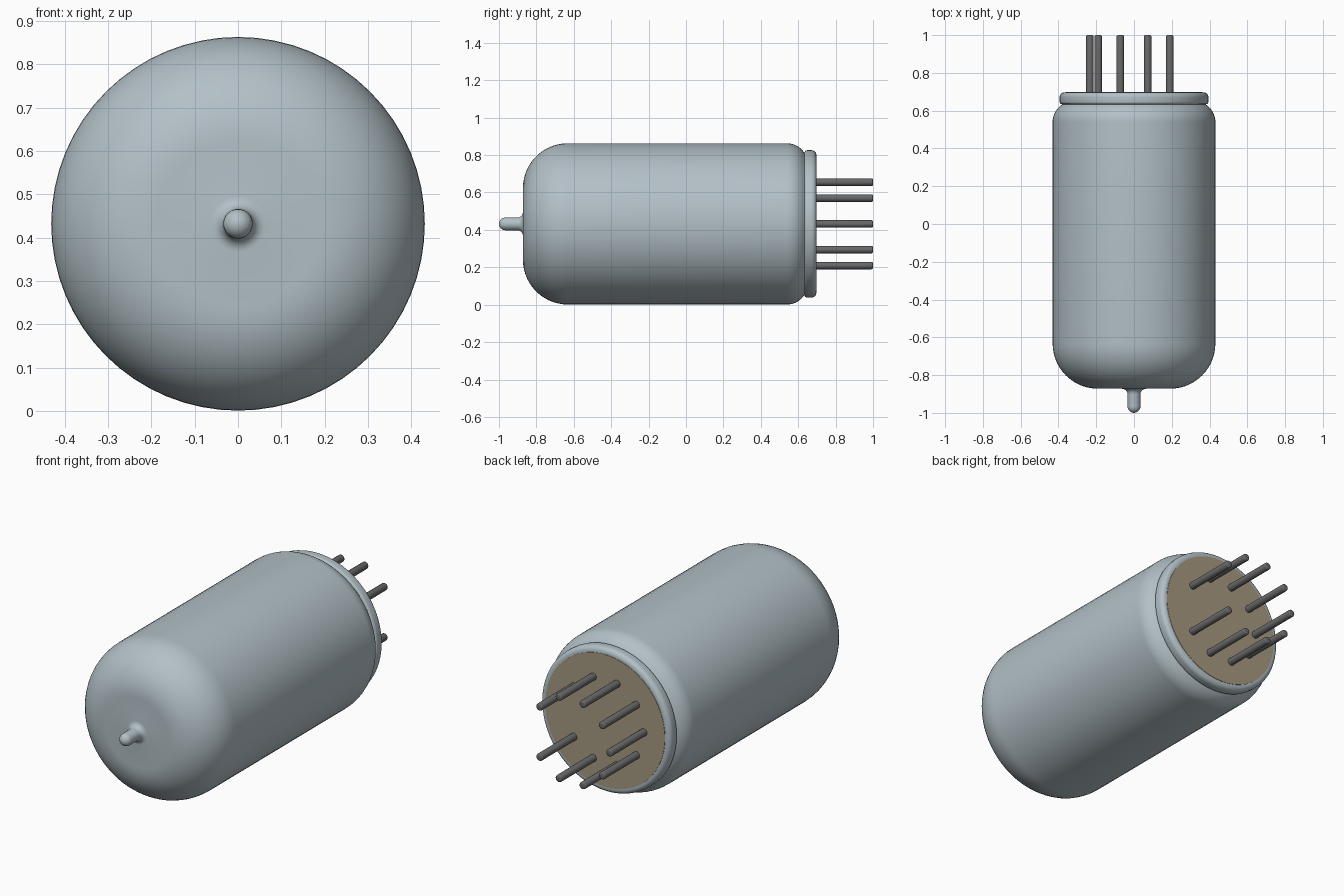
import bpy, bmesh, math
from mathutils import Matrix, Vector

cube = bpy.data.objects.get("Cube")
if cube:
    bpy.data.objects.remove(cube, do_unlink=True)

AXIS_Z = 0.432  # height of the tube's long axis


def material(name, rgb):
    m = bpy.data.materials.new(name)
    m.use_nodes = True
    m.diffuse_color = (*rgb, 1)
    m.node_tree.nodes["Principled BSDF"].inputs["Base Color"].default_value = (*rgb, 1)
    return m


glass = material("pale blue grey glass", (0.45, 0.53, 0.57))
tan = material("tan base", (0.38, 0.32, 0.22))
metal = material("dark grey metal", (0.14, 0.14, 0.145))


def arc(r, y, radius, start, end, steps):
    """Profile points (r, y) along a circular arc, angles in degrees."""
    return [(r + radius * math.cos(math.radians(start + (end - start) * i / steps)),
             y + radius * math.sin(math.radians(start + (end - start) * i / steps)))
            for i in range(steps + 1)]


def lathe(name, profile, mat, segments, x=0, z=0, angle=30):
    """Revolve an (r, y) profile round a line parallel to the y axis."""
    bm = bmesh.new()
    verts = [bm.verts.new((r, y, 0)) for r, y in profile]
    edges = [bm.edges.new(pair) for pair in zip(verts, verts[1:])]
    bmesh.ops.spin(bm, geom=verts + edges, cent=(0, 0, 0), axis=(0, 1, 0),
                   angle=math.tau, steps=segments, use_merge=True)
    bmesh.ops.remove_doubles(bm, verts=bm.verts, dist=1e-5)
    bmesh.ops.recalc_face_normals(bm, faces=bm.faces)
    bmesh.ops.translate(bm, verts=bm.verts, vec=(x, 0, AXIS_Z + z))
    mesh = bpy.data.meshes.new(name)
    bm.to_mesh(mesh)
    bm.free()
    mesh.materials.append(mat)
    obj = bpy.data.objects.new(name, mesh)
    bpy.context.collection.objects.link(obj)
    bpy.ops.object.select_all(action="DESELECT")
    obj.select_set(True)
    bpy.context.view_layer.objects.active = obj
    bpy.ops.object.shade_smooth_by_angle(angle=math.radians(angle))
    return obj


# Envelope: sealed tip, flared neck, domed front, straight wall, rounded shoulder
envelope = (arc(0, -0.966, 0.034, -90, 0, 6)
            + arc(0.064, -0.902, 0.03, 180, 90, 6)
            + arc(0.191, -0.632, 0.24, -90, 0, 14)
            + arc(0.321, 0.54, 0.11, 0, 58, 8)
            + [(0.372, 0.645), (0, 0.645)])
lathe("glass_envelope", envelope, glass, 64)

# Rounded rim that holds the base
rim = ([(0, 0.632), (0.378, 0.632)]
       + arc(0.381, 0.647, 0.013, -90, 0, 4)
       + arc(0.368, 0.671, 0.026, 0, 90, 6)
       + [(0, 0.697)])
lathe("base_rim", rim, glass, 64)

# Flat base plate
lathe("base_plate", [(0, 0.69), (0.362, 0.69), (0.362, 0.699), (0, 0.699)], tan, 64)

# Nine pins on a ten-place circle, with the gap at +x
pin = [(0, 0.68), (0.02, 0.68)] + arc(0.012, 0.992, 0.008, 0, 90, 3) + [(0, 1.0)]
for i in range(1, 10):
    a = math.tau * i / 10
    lathe(f"pin_{i}", pin, metal, 16, 0.234 * math.cos(a), 0.234 * math.sin(a), 40)
